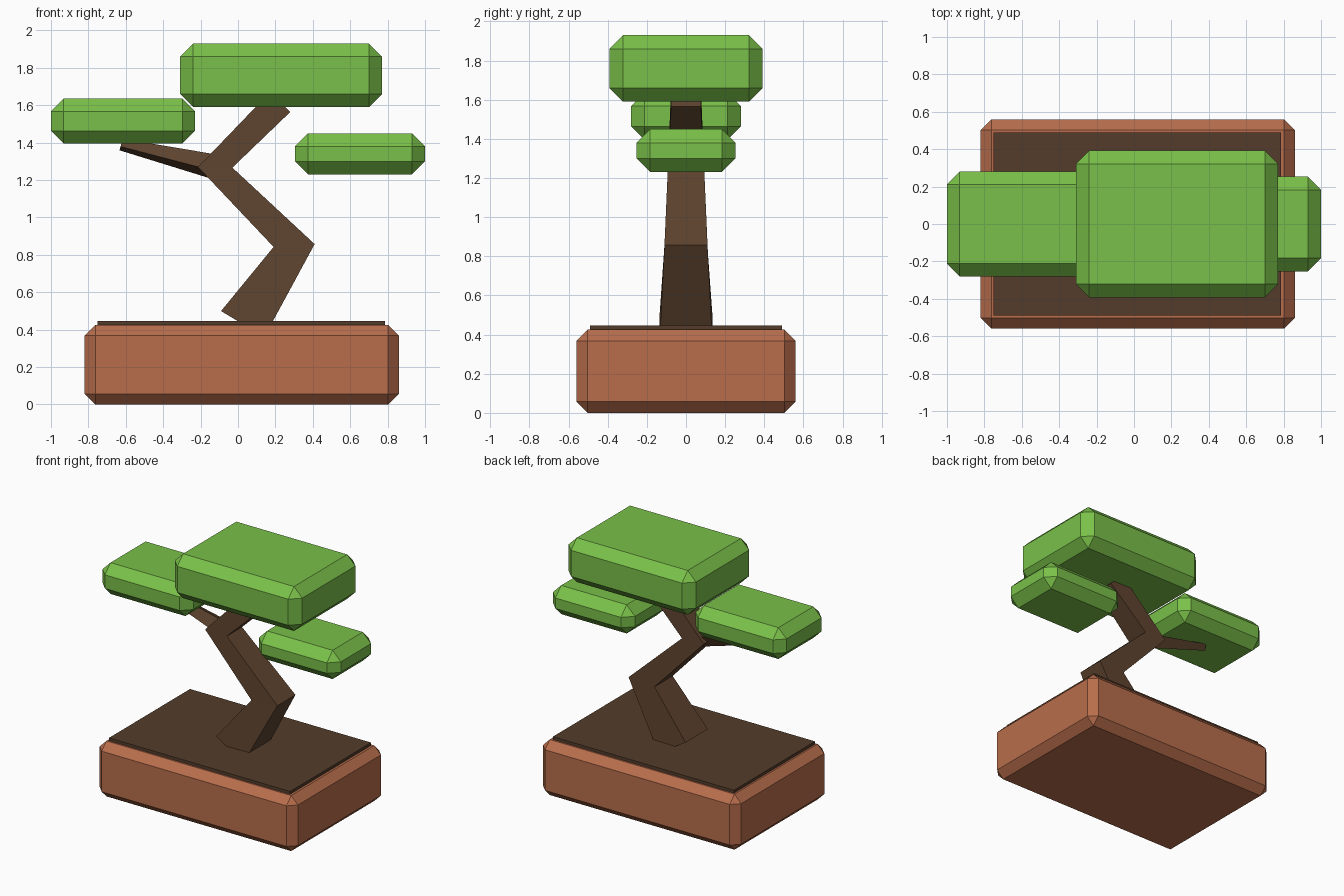
import bpy, bmesh, math
from mathutils import Vector

cube = bpy.data.objects.get("Cube")
if cube:
    bpy.data.objects.remove(cube, do_unlink=True)


def material(name, rgb):
    m = bpy.data.materials.new(name)
    m.use_nodes = True
    m.diffuse_color = (*rgb, 1)
    m.node_tree.nodes["Principled BSDF"].inputs["Base Color"].default_value = (*rgb, 1)
    return m


CLAY = material("terracotta", (0.48, 0.155, 0.072))
SOIL = material("dark soil", (0.088, 0.046, 0.024))
BARK = material("brown bark", (0.112, 0.057, 0.028))
LEAF = material("leaf green", (0.195, 0.53, 0.067))


def add_object(name, bm, mat):
    bmesh.ops.recalc_face_normals(bm, faces=bm.faces)
    mesh = bpy.data.meshes.new(name)
    bm.to_mesh(mesh)
    bm.free()
    mesh.materials.append(mat)
    obj = bpy.data.objects.new(name, mesh)
    bpy.context.collection.objects.link(obj)
    return obj


def block(name, x, y, z, mat, chamfer=0):
    """Box from (min, max) ranges, with optional one-step chamfer."""
    bm = bmesh.new()
    bmesh.ops.create_cube(bm, size=1)
    for v in bm.verts:
        v.co = [(r[0] + r[1]) / 2 + c * (r[1] - r[0]) for c, r in zip(v.co, (x, y, z))]
    if chamfer:
        bmesh.ops.bevel(bm, geom=bm.edges[:], offset=chamfer, segments=1,
                        profile=0.5, affect='EDGES')
    return add_object(name, bm, mat)


def limb(name, sections, mat, roll=0):
    """Square tube; each section is centre, half width and tilt of its cross axis in xz."""
    bm = bmesh.new()
    rings = []
    for centre, half, tilt in sections:
        a = math.radians(tilt)
        across = Vector((math.cos(a), 0, math.sin(a)))
        depth = Vector((0, 1, 0))
        ring = []
        for i in range(4):
            t = math.radians(45 + 90 * i + roll)
            r = half * math.sqrt(2)
            ring.append(bm.verts.new(Vector(centre) + across * r * math.cos(t)
                                     + depth * r * math.sin(t)))
        rings.append(ring)
    for low, high in zip(rings, rings[1:]):
        for i in range(4):
            j = (i + 1) % 4
            bm.faces.new((low[i], low[j], high[j], high[i]))
    bm.faces.new(rings[0])
    bm.faces.new(rings[-1])
    return add_object(name, bm, mat)


# Pot and soil
block("pot", (-0.82, 0.86), (-0.56, 0.56), (0, 0.425), CLAY, 0.057)
block("soil", (-0.75, 0.785), (-0.49, 0.49), (0.40, 0.447), SOIL)

# Zigzag trunk and side branch
limb("trunk", [((0.025, 0, 0.43), 0.135, -31),
               ((0.30, 0, 0.85), 0.11, 4),
               ((-0.122, 0, 1.268), 0.092, -1),
               ((0.225, 0, 1.617), 0.076, -44)], BARK)
limb("side_branch", [((-0.12, 0, 1.27), 0.05, 75),
                     ((-0.625, 0.03, 1.39), 0.024, 75)], BARK, roll=26)

# Foliage pads
block("top_foliage", (-0.31, 0.77), (-0.392, 0.392), (1.59, 1.93), LEAF, 0.07)
block("right_foliage", (-1.0, -0.23), (-0.28, 0.28), (1.395, 1.635), LEAF, 0.068)
block("left_foliage", (0.305, 1.0), (-0.253, 0.253), (1.23, 1.45), LEAF, 0.07)
